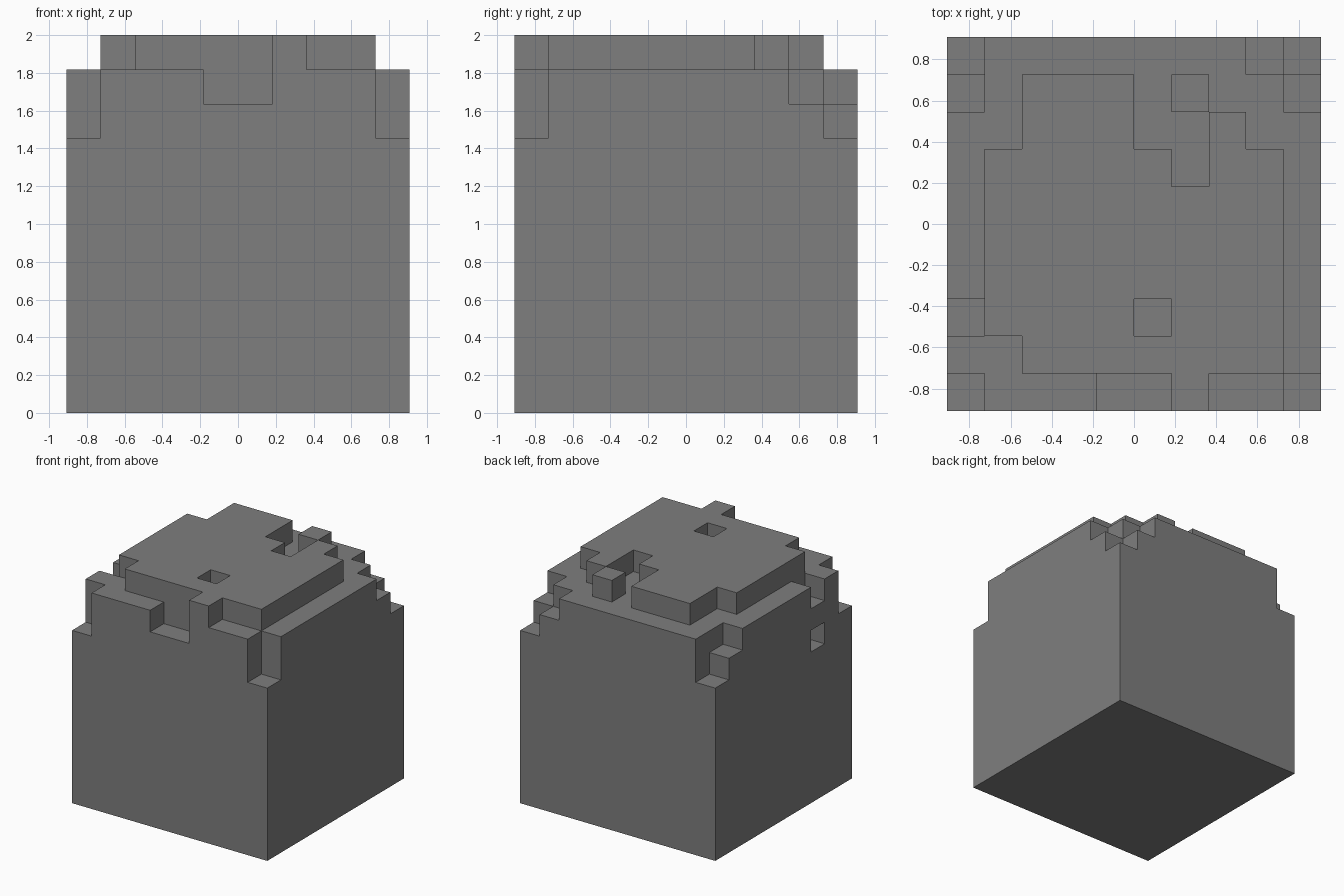
import bpy, bmesh, math
from mathutils import Vector

default = bpy.data.objects.get("Cube")
if default:
    bpy.data.objects.remove(default, do_unlink=True)

N = 10                # blocks along each side
UNIT = 2 / 11         # block size

stone = bpy.data.materials.new("mid grey")
stone.use_nodes = True
grey = (0.21, 0.21, 0.21, 1)
stone.diffuse_color = grey
stone.node_tree.nodes["Principled BSDF"].inputs["Base Color"].default_value = grey


def fill(heights, cols, rows, level):
    """Set the block height over a rectangle of the plan (inclusive ranges)."""
    for c in range(cols[0], cols[1] + 1):
        for r in range(rows[0], rows[1] + 1):
            heights[c, r] = level


heights = {}
fill(heights, (0, 9), (0, 9), 10)      # main block

# Raised crown with its ragged outline
fill(heights, (1, 8), (1, 8), 11)
fill(heights, (6, 6), (0, 0), 11)
fill(heights, (1, 1), (1, 1), 10)
fill(heights, (1, 1), (7, 8), 10)
fill(heights, (7, 7), (8, 8), 10)
fill(heights, (8, 8), (7, 8), 10)
fill(heights, (5, 5), (7, 8), 10)
fill(heights, (6, 6), (6, 7), 10)
fill(heights, (5, 5), (2, 2), 10)      # pit in the crown

# Broken corners and edge notches
for c in (0, 9):
    for r in (0, 9):
        fill(heights, (c, c), (r, r), 8)
for c, r in ((0, 8), (9, 8), (8, 9), (0, 2)):
    fill(heights, (c, c), (r, r), 9)
fill(heights, (4, 5), (0, 0), 9)

cells = {(c, r, z) for (c, r), h in heights.items() for z in range(h)}
cells.discard((0, 2, 7))               # small window in the side

# Skin the blocks: one quad on every exposed side
bm = bmesh.new()
corners = {}


def corner(p):
    key = tuple(round(v) for v in p)
    if key not in corners:
        corners[key] = bm.verts.new(((key[0] - N / 2) * UNIT, (key[1] - N / 2) * UNIT, key[2] * UNIT))
    return corners[key]


for cell in sorted(cells):
    centre = Vector(cell) + Vector((0.5, 0.5, 0.5))
    for axis in range(3):
        for sign in (-1, 1):
            n = Vector((0, 0, 0))
            n[axis] = sign
            if tuple(int(a + b) for a, b in zip(cell, n)) in cells:
                continue
            u = Vector((0, 0, 0))
            u[(axis + 1) % 3] = 1
            v = n.cross(u)
            ring = [centre + (n + a * u + b * v) / 2
                    for a, b in ((-1, -1), (1, -1), (1, 1), (-1, 1))]
            bm.faces.new([corner(p) for p in ring])

# Merge coplanar quads into clean flat faces
bmesh.ops.dissolve_limit(bm, angle_limit=math.radians(1), verts=bm.verts[:], edges=bm.edges[:])
mesh = bpy.data.meshes.new("weathered_block")
bm.to_mesh(mesh)
bm.free()
mesh.materials.append(stone)
block = bpy.data.objects.new("weathered_block", mesh)
bpy.context.scene.collection.objects.link(block)
